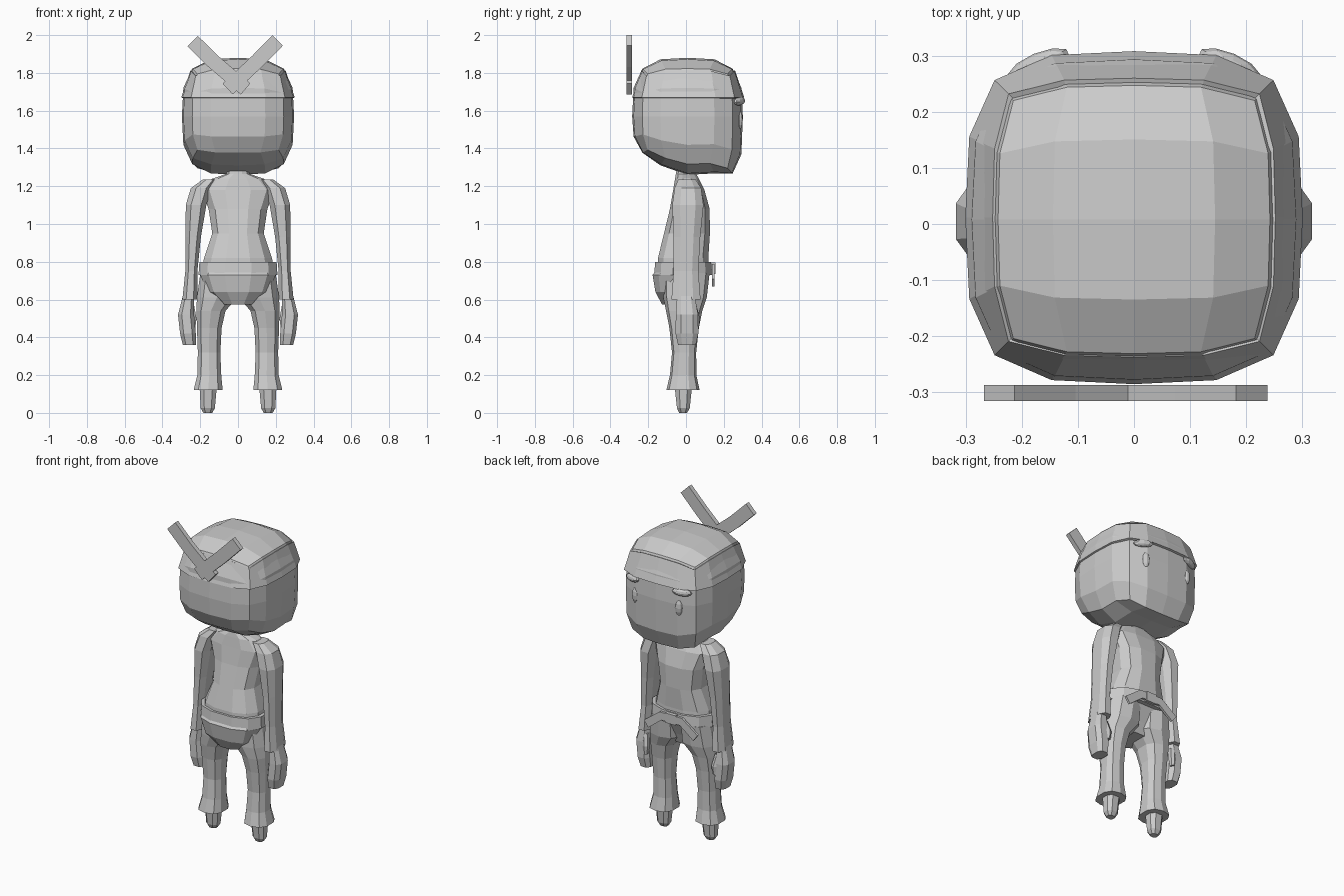
import bpy, bmesh
from math import cos, sin, pi
from mathutils import Vector, Matrix

cube = bpy.data.objects.get("Cube")
if cube:
    bpy.data.objects.remove(cube)

grey = bpy.data.materials.new("light_grey")
grey.use_nodes = True
grey.diffuse_color = (0.6, 0.6, 0.6, 1)
grey.node_tree.nodes["Principled BSDF"].inputs["Base Color"].default_value = (0.6, 0.6, 0.6, 1)


def finish(name, bm):
    bmesh.ops.recalc_face_normals(bm, faces=bm.faces)
    mesh = bpy.data.meshes.new(name)
    bm.to_mesh(mesh)
    bm.free()
    mesh.materials.append(grey)
    obj = bpy.data.objects.new(name, mesh)
    bpy.context.collection.objects.link(obj)
    return obj


def mirrored(builder, name, *args):
    """Build a left part and its mirror image on the right."""
    for side, sign in (("left", 1), ("right", -1)):
        bm = builder(*args)
        bmesh.ops.scale(bm, vec=(sign, 1, 1), verts=bm.verts)
        finish(side + "_" + name, bm)


def spow(v, p):
    return (1 if v >= 0 else -1) * abs(v) ** p


def loft(rings, sides=10, power=0.8):
    """Rings are (centre x, centre y, z, half width, half depth)."""
    bm = bmesh.new()
    loops = []
    for cx, cy, z, rx, ry in rings:
        angles = [2 * pi * (i + 0.5) / sides for i in range(sides)]
        loops.append([bm.verts.new((cx + rx * spow(cos(a), power),
                                    cy + ry * spow(sin(a), power), z)) for a in angles])
    for low, high in zip(loops, loops[1:]):
        for i in range(sides):
            j = (i + 1) % sides
            bm.faces.new((low[i], low[j], high[j], high[i]))
    bm.faces.new(loops[0])
    bm.faces.new(loops[-1])
    return bm


def ribbon(path, width, y, depth):
    """Flat strip following (x, z) points in an upright plane."""
    bm = bmesh.new()
    pts = [Vector(p) for p in path]
    sections = []
    for i, p in enumerate(pts):
        d = (pts[min(i + 1, len(pts) - 1)] - pts[max(i - 1, 0)]).normalized()
        n = Vector((-d.y, d.x)) * width / 2
        sections.append([bm.verts.new((q.x, yy, q.y)) for q, yy in
                         ((p + n, y), (p - n, y), (p - n, y + depth), (p + n, y + depth))])
    for a, b in zip(sections, sections[1:]):
        for i in range(4):
            j = (i + 1) % 4
            bm.faces.new((a[i], a[j], b[j], b[i]))
    bm.faces.new(sections[0])
    bm.faces.new(sections[-1])
    return bm


def pebble(centre, size, turn, tilt):
    bm = bmesh.new()
    place = (Matrix.Translation(centre) @ Matrix.Rotation(turn, 4, "Z")
             @ Matrix.Rotation(tilt, 4, "Y") @ Matrix.Diagonal((*size, 1)))
    bmesh.ops.create_uvsphere(bm, u_segments=10, v_segments=6, radius=1, matrix=place)
    return bm


# Head: rounded cube with a raised nape and a low chin
def round_cube():
    bm = bmesh.new()
    bmesh.ops.create_cube(bm, size=2)
    bmesh.ops.subdivide_edges(bm, edges=bm.edges[:], cuts=3, use_grid_fill=True)
    for v in bm.verts:
        norm = sum(abs(c) ** 3.4 for c in v.co) ** (1 / 3.4)
        v.co = v.co / norm
        x, y, z = v.co.x * 0.297, v.co.y * 0.293 + 0.008, v.co.z * 0.31
        if z < -0.01:
            t = -z / 0.31
            if y < 0:
                z += 0.32 * t * -y
            elif y > 0.2:
                z -= 0.05
        v.co = (x, y, z + 1.57)
    return bm


finish("head", round_cube())

# Headband: the upper row of head faces, pushed outwards
bm = round_cube()
row = [f for f in bm.faces if 1.69 < f.calc_center_median().z < 1.815 and abs(f.normal.z) < 0.8
       and min(v.co.z for v in f.verts) > 1.64 and max(v.co.z for v in f.verts) < 1.835]
drop = [f for f in bm.faces if f not in row]
bmesh.ops.delete(bm, geom=drop, context="FACES")
for v in bm.verts:
    v.co.x *= 1.04
    v.co.y = v.co.y * 1.04 + 0.003
    if v.co.z < 1.74:
        v.co.z = 1.67
    else:
        v.co.z -= 0.01
band = finish("headband", bm)
solid = band.modifiers.new("thickness", "SOLIDIFY")
solid.thickness = 0.015
solid.offset = -1

# Headband tails, crossing behind the head
finish("left_headband_tail", ribbon([(0.21, 1.972), (0.1, 1.86), (-0.055, 1.715)], 0.078, -0.315, 0.028))
finish("right_headband_tail", ribbon([(-0.24, 1.968), (-0.13, 1.86), (0.04, 1.715)], 0.078, -0.315, 0.028))

# Face
mirrored(pebble, "eye", (0.15, 0.283, 1.55), (0.022, 0.018, 0.05), -0.3, 0)
mirrored(pebble, "eyebrow", (0.17, 0.283, 1.65), (0.06, 0.022, 0.022), -0.4, 0.1)

# Torso with neck
finish("torso", loft([
    (0, -0.015, 0.74, 0.2, 0.14), (0, -0.015, 0.82, 0.185, 0.137), (0, 0.005, 0.95, 0.14, 0.125),
    (0, 0.02, 1.08, 0.16, 0.108), (0, 0.015, 1.18, 0.2, 0.085), (0, 0.005, 1.24, 0.14, 0.065),
    (0, 0, 1.265, 0.065, 0.055), (0, 0, 1.3, 0.05, 0.05)], 12))

# Belt with a tied ribbon at the face side
finish("belt", loft([(0, -0.015, 0.73, 0.215, 0.158), (0, -0.015, 0.8, 0.21, 0.152)], 12))
finish("belt_knot", ribbon([(-0.035, 0.765), (0.035, 0.765)], 0.06, 0.12, 0.035))
finish("belt_tails", ribbon([(-0.17, 0.69), (-0.07, 0.765), (0.07, 0.765), (0.17, 0.69)], 0.05, 0.137, 0.014))

# Hips
finish("hips", loft([
    (0, -0.04, 0.575, 0.09, 0.09), (0, -0.045, 0.64, 0.17, 0.12),
    (0, -0.033, 0.73, 0.205, 0.148), (0, -0.02, 0.76, 0.2, 0.14)], 12))

# Arms, sleeves flaring at the cuff
mirrored(loft, "arm", [
    (0.255, 0, 0.6, 0.042, 0.082), (0.247, 0, 0.75, 0.034, 0.07), (0.237, 0.005, 0.93, 0.043, 0.075),
    (0.222, 0.01, 1.1, 0.058, 0.088), (0.195, 0.01, 1.19, 0.058, 0.075), (0.15, 0.005, 1.235, 0.04, 0.05)], 8)

# Hands and thumbs
mirrored(loft, "hand", [
    (0.257, 0.005, 0.36, 0.037, 0.05), (0.265, 0.005, 0.42, 0.044, 0.064),
    (0.275, 0.005, 0.52, 0.045, 0.062), (0.262, 0, 0.62, 0.032, 0.05)], 8, 0.7)
mirrored(loft, "thumb", [
    (0.238, 0.055, 0.45, 0.014, 0.014), (0.238, 0.052, 0.5, 0.02, 0.022), (0.25, 0.035, 0.57, 0.02, 0.02)], 6)

# Trouser legs, flared at the hem
mirrored(loft, "leg", [
    (0.158, -0.016, 0.12, 0.08, 0.088), (0.152, -0.015, 0.2, 0.066, 0.07), (0.153, -0.01, 0.32, 0.062, 0.064),
    (0.152, -0.01, 0.45, 0.068, 0.078), (0.143, -0.01, 0.54, 0.08, 0.096),
    (0.112, -0.005, 0.61, 0.11, 0.115), (0.103, 0, 0.74, 0.1, 0.125)])

# Feet, tapering to a blunt toe
mirrored(loft, "foot", [
    (0.16, -0.015, 0, 0.025, 0.022), (0.16, -0.014, 0.025, 0.04, 0.036),
    (0.158, -0.014, 0.13, 0.048, 0.048)], 8)
